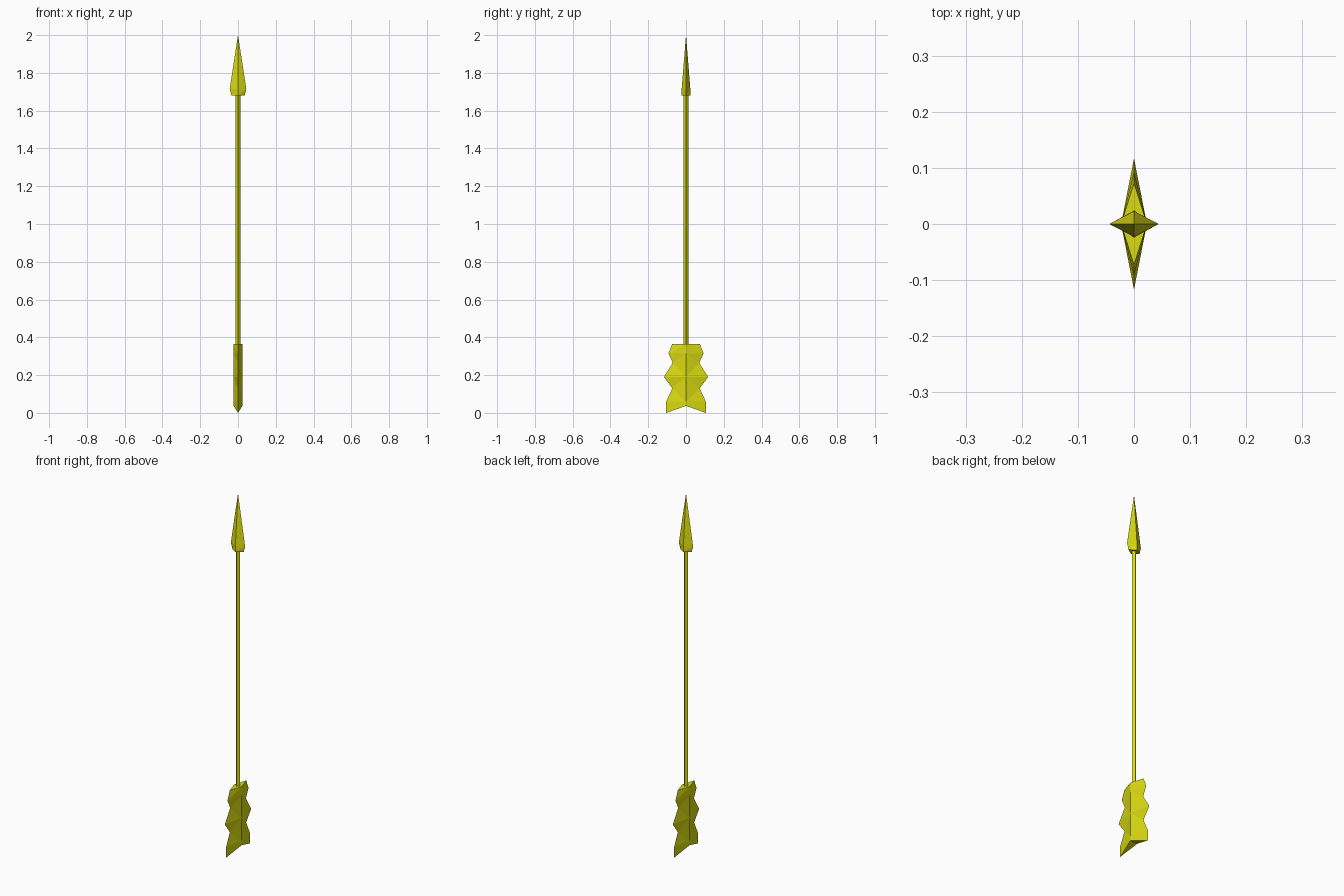
import bpy

if "Cube" in bpy.data.objects:
    bpy.data.objects.remove(bpy.data.objects["Cube"])

mat = bpy.data.materials.new("yellow")
mat.diffuse_color = (0.7, 0.7, 0.006, 1)
mat.use_nodes = True
mat.node_tree.nodes["Principled BSDF"].inputs["Base Color"].default_value = mat.diffuse_color


def make(name, verts, faces):
    me = bpy.data.meshes.new(name)
    me.from_pydata(verts, [], faces)
    me.materials.append(mat)
    ob = bpy.data.objects.new(name, me)
    bpy.context.collection.objects.link(ob)
    # make the face directions consistent
    bpy.context.view_layer.objects.active = ob
    ob.select_set(True)
    bpy.ops.object.mode_set(mode='EDIT')
    bpy.ops.mesh.select_all(action='SELECT')
    bpy.ops.mesh.remove_doubles(threshold=0.0001)
    bpy.ops.mesh.normals_make_consistent(inside=False)
    bpy.ops.object.mode_set(mode='OBJECT')
    ob.select_set(False)
    return ob


def diamond_loft(name, rings):
    """Stack of diamond sections (z, half x, half y), capped at both ends."""
    verts, faces = [], []
    for z, a, b in rings:
        verts += [(a, 0, z), (0, b, z), (-a, 0, z), (0, -b, z)]
    for i in range(len(rings) - 1):
        for k in range(4):
            p, q = 4 * i + k, 4 * i + (k + 1) % 4
            faces += [(p, q, q + 4), (p, q + 4, p + 4)]
    n = len(verts)
    faces += [(3, 2, 1, 0), (n - 4, n - 3, n - 2, n - 1)]
    return make(name, verts, faces)


# Shaft: thin four-sided rod
diamond_loft("shaft", [(0.3, 0.013, 0.013), (1.69, 0.013, 0.013)])

# Head: flattened diamond spike with a small bevel at its base
diamond_loft("arrow_head", [(1.68, 0.035, 0.024), (1.715, 0.044, 0.023),
                            (2.0, 0.0002, 0.0002)])

# Fletching: zigzag outline (y, z) joined to a straight centre ridge
outline = [(0.073, 0.365), (0.093, 0.315), (0.07, 0.265), (0.117, 0.19),
           (0.072, 0.13), (0.105, 0.06), (0.105, 0.0)]
ridge = [0.365, 0.315, 0.19, 0.06, 0.037]
# triangles on one quarter: o = outline point, r = ridge point
pattern = ["r0 o0 o1", "r0 o1 r1", "r1 o1 o2", "r1 o2 r2", "r2 o2 o3",
           "r2 o3 o4", "r2 o4 r3", "r3 o4 o5", "r3 o5 o6", "r3 o6 r4"]
verts, faces = [], []
for sx in (1, -1):
    for sy in (1, -1):
        base = len(verts)
        verts += [(0, sy * y, z) for y, z in outline]
        verts += [(sx * 0.023, 0, z) for z in ridge]
        for tri in pattern:
            faces.append([base + int(t[1]) + (7 if t[0] == "r" else 0)
                          for t in tri.split()])
# end caps: flat on top, notched at the bottom
faces.append((7, 0, 31, 12))
faces += [(11, 6, 35), (11, 35, 18)]
make("fletching", verts, faces)
